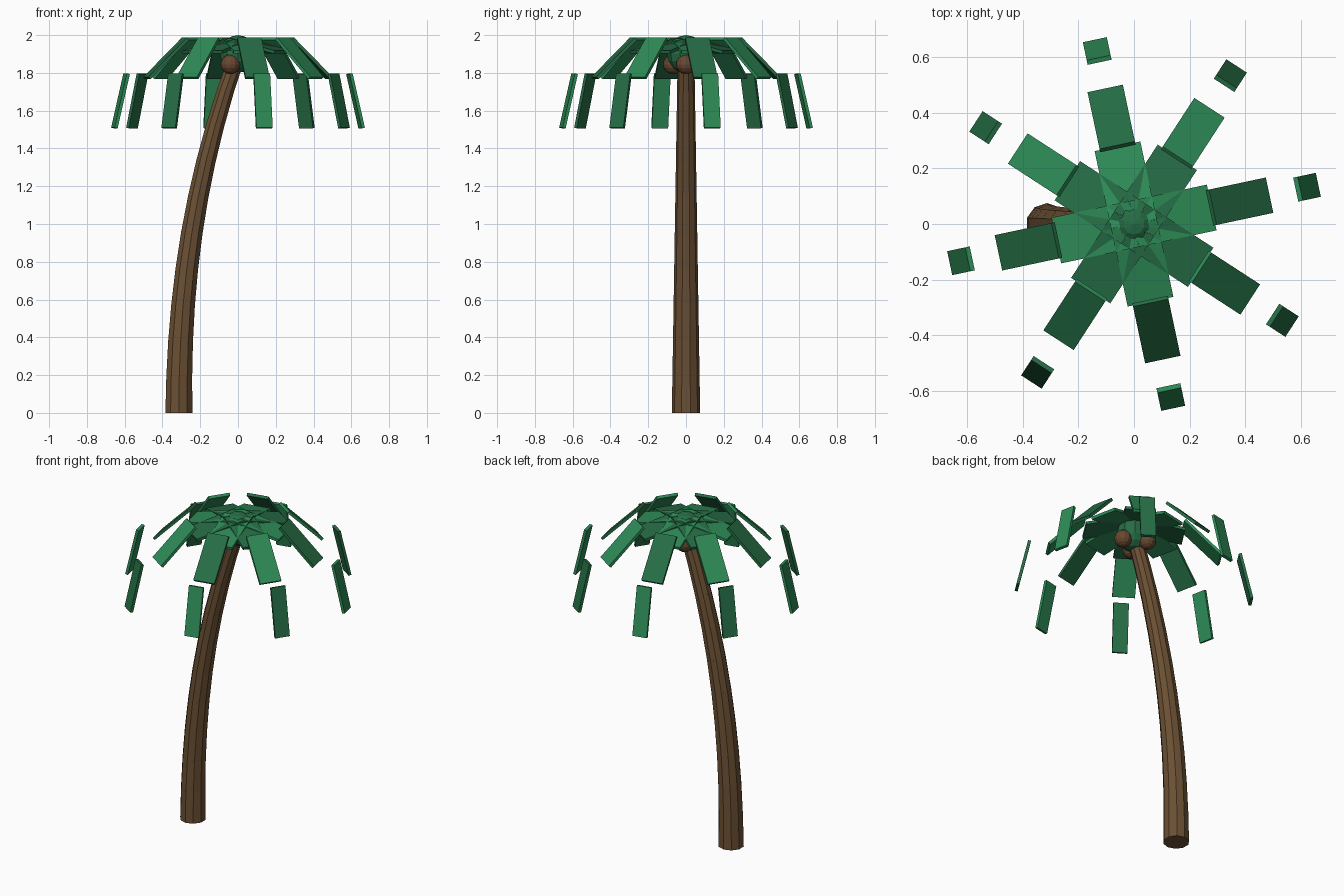
import bpy
import math
from mathutils import Matrix, Vector

cube = bpy.data.objects.get("Cube")
if cube:
    bpy.data.objects.remove(cube, do_unlink=True)


def material(name, color):
    m = bpy.data.materials.new(name)
    m.use_nodes = True
    m.diffuse_color = (*color, 1)
    m.node_tree.nodes["Principled BSDF"].inputs["Base Color"].default_value = (*color, 1)
    return m


light_green = material("light leaf green", (0.027, 0.258, 0.095))
dark_green = material("dark leaf green", (0.019, 0.153, 0.06))
bark = material("bark brown", (0.147, 0.08, 0.034))
husk = material("husk brown", (0.135, 0.064, 0.03))


def finish(name, mat):
    ob = bpy.context.object
    ob.name = ob.data.name = name
    ob.data.materials.append(mat)
    return ob


# Curved trunk: overlapping tapered segments along a leaning path
SEGMENTS, HEIGHT, LEAN, SIDES = 10, 1.9, 0.313, 10


def trunk_point(t):
    return Vector((LEAN * (t ** 2.2 - 1), 0, HEIGHT * t))


def trunk_radius(t):
    return 0.075 - 0.031 * t


for i in range(SEGMENTS):
    t0, t1 = i / SEGMENTS, (i + 1) / SEGMENTS
    low, high = trunk_point(t0), trunk_point(t1)
    axis = high - low
    length = axis.length * 1.04
    bpy.ops.mesh.primitive_cone_add(vertices=SIDES, radius1=trunk_radius(t0),
                                    radius2=trunk_radius(t1), depth=length)
    seg = finish(f"trunk_segment_{i + 1}", bark)
    lean = Matrix.Rotation(math.atan2(axis.x, axis.z), 4, "Y")
    seg.data.transform(Matrix.Translation(low + axis.normalized() * length / 2) @ lean)
    if i == 0:
        # Flat foot on the ground
        for v in seg.data.vertices:
            if v.co.z < 0.05:
                v.co.z = 0

# Crown core where the fronds meet
bpy.ops.mesh.primitive_uv_sphere_add(segments=10, ring_count=8, radius=0.1,
                                     location=(0, 0, 1.9))
finish("crown_core", dark_green)

# Three coconuts around the top of the trunk
for i in range(3):
    a = math.tau * i / 3
    bpy.ops.mesh.primitive_uv_sphere_add(
        segments=12, ring_count=8, radius=0.052,
        location=(0.08 * math.cos(a), 0.08 * math.sin(a), 1.845))
    finish(f"coconut_{i + 1}", husk)

# Eight drooping fronds, each of three flat blades: radius, height, tilt, width
BLADES = (
    ("inner", 0.14, 1.943, 13, 0.168),
    ("middle", 0.388, 1.877, 45, 0.13),
    ("outer", 0.636, 1.652, 77, 0.088),
)
for i in range(8):
    turn = Matrix.Rotation(math.radians(12 + 45 * i), 4, "Z")
    for j, (part, radius, z, tilt, width) in enumerate(BLADES):
        bpy.ops.mesh.primitive_cube_add(size=1)
        blade = finish(f"frond_{i + 1}_{part}", dark_green if (i + j) % 2 else light_green)
        blade.data.transform(
            turn @ Matrix.Translation((radius, 0, z))
            @ Matrix.Rotation(math.radians(tilt), 4, "Y")
            @ Matrix.Diagonal((0.295, width, 0.017, 1)))
